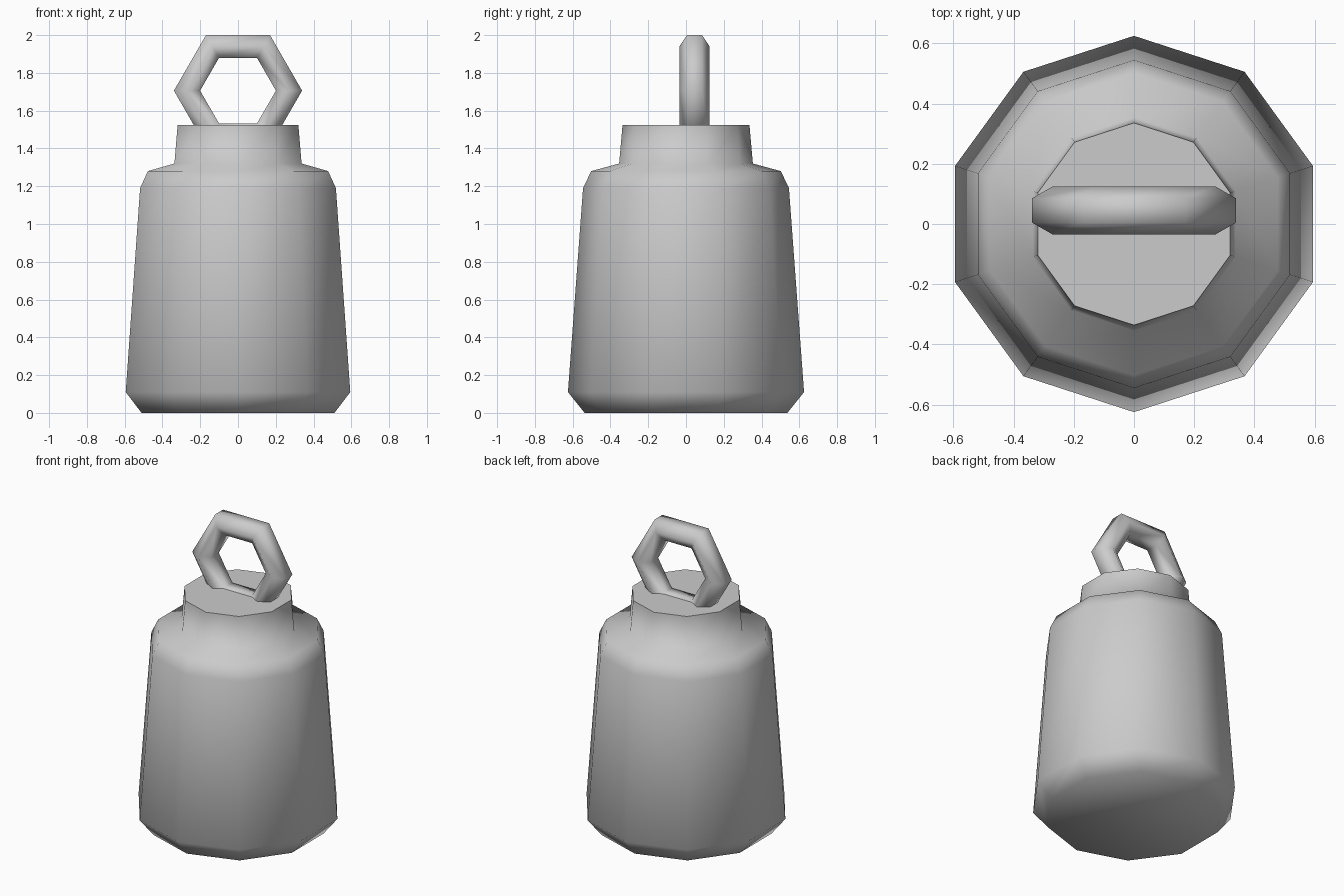
import bpy
import bmesh
from math import pi, sin, cos, radians
from mathutils import Vector

if "Cube" in bpy.data.objects:
    bpy.data.objects.remove(bpy.data.objects["Cube"], do_unlink=True)

# One plain grey metal
metal = bpy.data.materials.new("grey_metal")
grey = (0.6, 0.6, 0.6, 1)
metal.diffuse_color = grey
metal.use_nodes = True
metal.node_tree.nodes["Principled BSDF"].inputs["Base Color"].default_value = grey


def finish(name, bm):
    bmesh.ops.recalc_face_normals(bm, faces=bm.faces)
    mesh = bpy.data.meshes.new(name)
    bm.to_mesh(mesh)
    bm.free()
    mesh.materials.append(metal)
    obj = bpy.data.objects.new(name, mesh)
    bpy.context.collection.objects.link(obj)
    bpy.ops.object.select_all(action="DESELECT")
    obj.select_set(True)
    bpy.context.view_layer.objects.active = obj
    bpy.ops.object.shade_smooth_by_angle(angle=radians(75))
    return obj


def bridge(bm, a, b):
    for i in range(len(a)):
        j = (i + 1) % len(a)
        bm.faces.new((a[i], a[j], b[j], b[i]))


# Ten-sided weight: chamfered foot, tapered wall, shoulder and neck
SIDES = 10
profile = [(0.537, 0), (0.625, 0.11), (0.545, 1.19),
           (0.502, 1.28), (0.354, 1.32), (0.336, 1.525)]
bm = bmesh.new()
rings = []
for r, z in profile:
    angles = [pi / 2 + 2 * pi * i / SIDES for i in range(SIDES)]
    rings.append([bm.verts.new((r * cos(a), r * sin(a), z)) for a in angles])
for low, high in zip(rings, rings[1:]):
    bridge(bm, low, high)
bm.faces.new(rings[0])
bm.faces.new(rings[-1])
finish("weight_body", bm)

# Hexagonal handle ring with a hexagonal section, sunk into the neck
MAJOR, MINOR = 0.27, 0.08
centre = Vector((0, 0.045, 1.706))
bm = bmesh.new()
loops = []
for i in range(6):
    a = i * pi / 3
    out = Vector((cos(a), 0, sin(a)))
    loop = []
    for j in range(6):
        b = j * pi / 3
        offset = Vector((0, MINOR * cos(b), 0))
        loop.append(bm.verts.new(centre + out * (MAJOR + MINOR * sin(b)) + offset))
    loops.append(loop)
for i in range(6):
    bridge(bm, loops[i], loops[(i + 1) % 6])
finish("handle_ring", bm)
